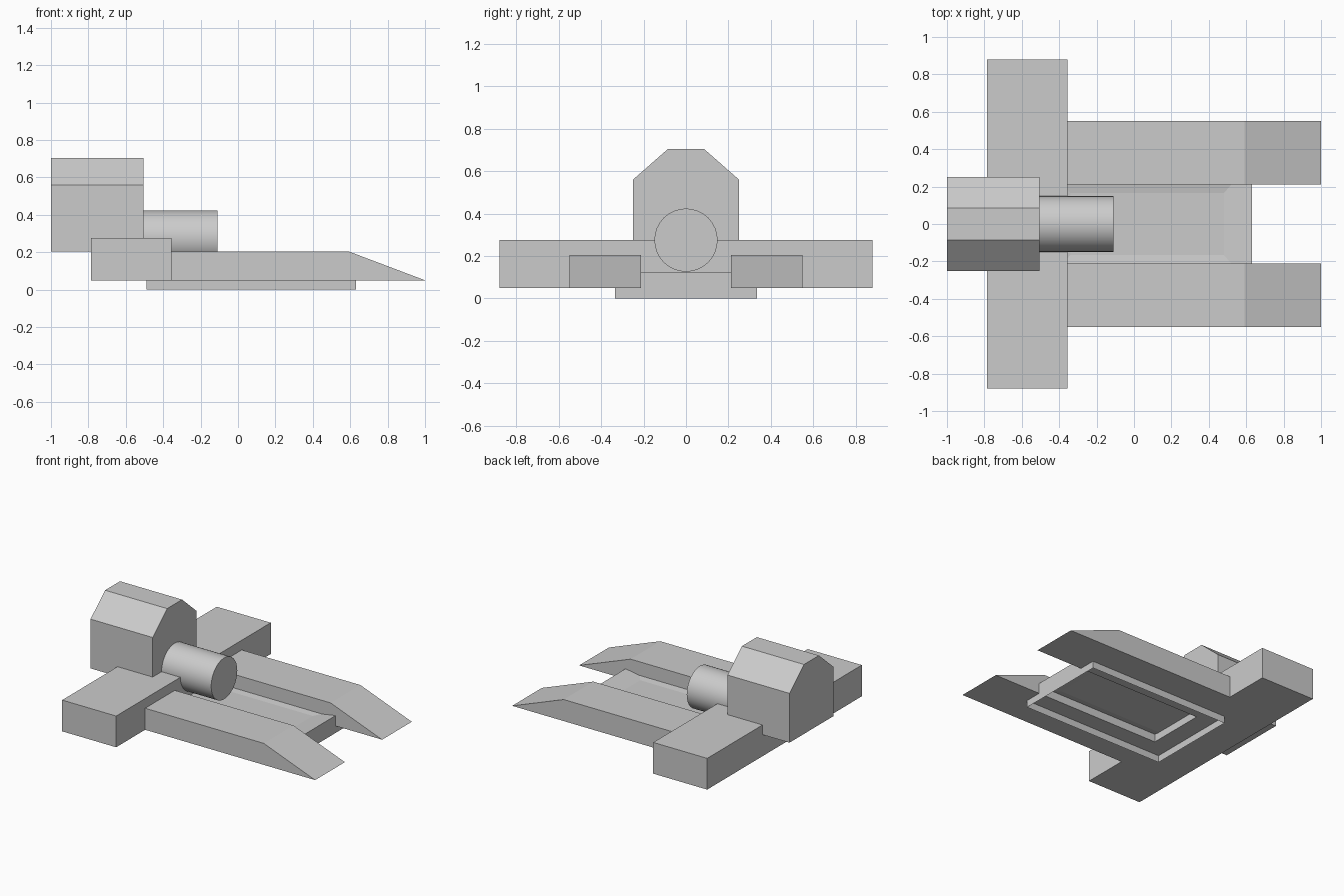
import bpy, bmesh, math
from mathutils import Vector

if "Cube" in bpy.data.objects:
    bpy.data.objects.remove(bpy.data.objects["Cube"])


def make_object(name, bm):
    bmesh.ops.recalc_face_normals(bm, faces=bm.faces)
    mesh = bpy.data.meshes.new(name)
    bm.to_mesh(mesh)
    bm.free()
    ob = bpy.data.objects.new(name, mesh)
    bpy.context.collection.objects.link(ob)
    return ob


def prism(name, profile, offset):
    """Extrude a closed 3D profile along an offset."""
    bm = bmesh.new()
    face = bm.faces.new([bm.verts.new(p) for p in profile])
    ext = bmesh.ops.extrude_face_region(bm, geom=[face])
    verts = [v for v in ext["geom"] if isinstance(v, bmesh.types.BMVert)]
    bmesh.ops.translate(bm, verts=verts, vec=Vector(offset))
    # make sure both caps exist
    bmesh.ops.holes_fill(bm, edges=bm.edges)
    return make_object(name, bm)


# rear housing with chamfered roof
roof = [(-.25, .205), (.25, .205), (.25, .56), (.085, .705), (-.085, .705), (-.25, .56)]
prism("rear_housing", [(-1, y, z) for y, z in roof], (.495, 0, 0))

# wide crossbar
bar = [(-.785, .05), (-.355, .05), (-.355, .275), (-.785, .275)]
prism("crossbar", [(x, -.88, z) for x, z in bar], (0, 1.76, 0))

# two wedge-tipped prongs
prong = [(-.355, .05), (1, .05), (.59, .205), (-.355, .205)]
for name, y in (("left_prong", .212), ("right_prong", -.55)):
    prism(name, [(x, y, z) for x, z in prong], (0, .338, 0))

# open-bottomed tray with a shallow dished top
bm = bmesh.new()


def ring(x0, x1, y, z):
    return [bm.verts.new(p) for p in ((x0, -y, z), (x1, -y, z), (x1, y, z), (x0, y, z))]


rings = [ring(-.49, .63, .335, 0), ring(-.49, .63, .335, .125), ring(-.34, .48, .165, .1)]
for a, b in zip(rings, rings[1:]):
    for i in range(4):
        j = (i + 1) % 4
        bm.faces.new((a[i], a[j], b[j], b[i]))
bm.faces.new(rings[-1])
tray = make_object("tray", bm)

# short barrel
bpy.ops.mesh.primitive_cylinder_add(vertices=32, radius=.149, depth=.395,
                                    location=(-.3075, 0, .275),
                                    rotation=(0, math.pi / 2, 0))
bpy.context.object.name = "barrel"
bpy.ops.object.shade_smooth_by_angle(angle=math.radians(30))
